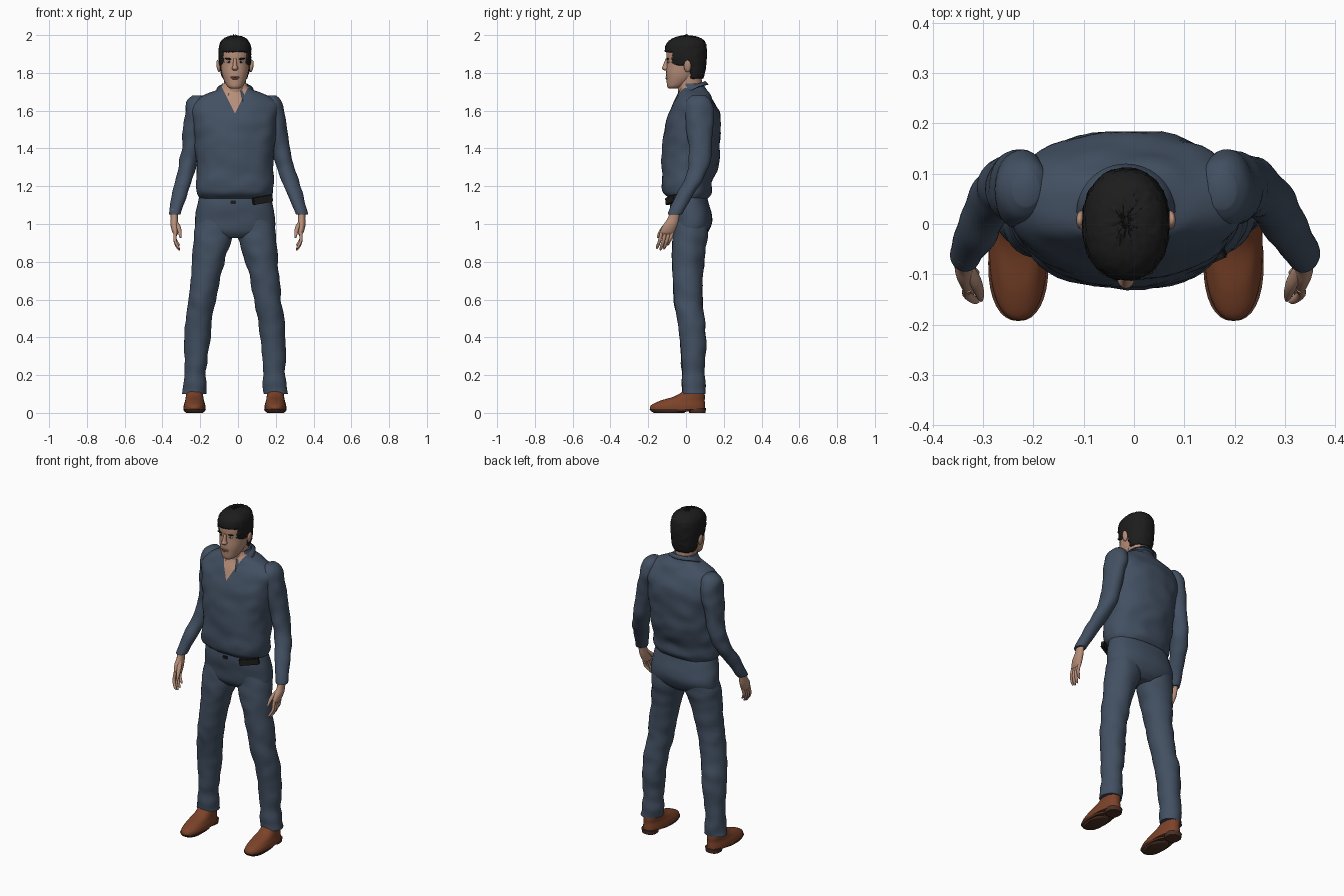
import bpy, bmesh, math, random
from mathutils import Vector, noise

random.seed(3)
if "Cube" in bpy.data.objects:
    bpy.data.objects.remove(bpy.data.objects["Cube"])


def material(name, rgb):
    m = bpy.data.materials.new(name)
    m.use_nodes = True
    m.diffuse_color = (*rgb, 1)
    bsdf = m.node_tree.nodes["Principled BSDF"]
    bsdf.inputs["Base Color"].default_value = (*rgb, 1)
    bsdf.inputs["Roughness"].default_value = 0.8
    return m


CLOTH = material("navy cloth", (0.055, 0.08, 0.122))
SKIN = material("skin", (0.47, 0.27, 0.19))
HAIR = material("black hair", (0.012, 0.012, 0.012))
LEATHER = material("brown leather", (0.2, 0.055, 0.022))
SOLE = material("dark sole", (0.075, 0.03, 0.018))
LIP = material("lips", (0.33, 0.14, 0.11))
WHITE = material("eye white", (0.5, 0.45, 0.42))
MID = -0.016  # the figure stands a little off centre


def finish(bm, name, mats, angle=50):
    bmesh.ops.recalc_face_normals(bm, faces=bm.faces)
    mesh = bpy.data.meshes.new(name)
    bm.to_mesh(mesh)
    bm.free()
    for m in mats:
        mesh.materials.append(m)
    ob = bpy.data.objects.new(name, mesh)
    bpy.context.collection.objects.link(ob)
    bpy.ops.object.select_all(action="DESELECT")
    ob.select_set(True)
    bpy.context.view_layer.objects.active = ob
    bpy.ops.object.shade_smooth_by_angle(angle=math.radians(angle))
    return ob


def smooth_rings(rings, steps):
    """Catmull-Rom interpolation through the given cross-sections."""
    out = []
    last = len(rings) - 1
    for i in range(last):
        a, b, c, d = (rings[min(max(i + k, 0), last)] for k in (-1, 0, 1, 2))
        for s in range(steps):
            t = s / steps
            out.append([q + t * (r - p) / 2
                        + t * t * (2 * p - 5 * q + 4 * r - w) / 2
                        + t ** 3 * (3 * q - p - 3 * r + w) / 2
                        for p, q, r, w in zip(a, b, c, d)])
    return out + [rings[-1]]


def loft(rings, n=32, steps=5, power=2.0, folds=0.0):
    """Skin level oval sections, each x, y, z, half width, half depth."""
    bm = bmesh.new()
    rows = []
    for x, y, z, rx, ry in smooth_rings(rings, steps):
        row = []
        for i in range(n):
            a = math.tau * i / n
            c, s = math.cos(a), math.sin(a)
            px = math.copysign(abs(c) ** (2 / power), c)
            py = math.copysign(abs(s) ** (2 / power), s)
            p = Vector((x + px * rx, y + py * ry, z))
            f = folds * noise.noise(Vector((p.x * 13, p.y * 13, p.z * 16)))
            row.append(bm.verts.new(p + Vector((c, s, 0)) * f))
        rows.append(row)
    for lo, hi in zip(rows, rows[1:]):
        for i in range(n):
            j = (i + 1) % n
            bm.faces.new((lo[i], lo[j], hi[j], hi[i]))
    bm.faces.new(rows[0][::-1])
    bm.faces.new(rows[-1])
    return bm


def ball(name, loc, size, mat, turn=0):
    bm = bmesh.new()
    bmesh.ops.create_uvsphere(bm, u_segments=20, v_segments=12, radius=1)
    bmesh.ops.scale(bm, vec=size, verts=bm.verts)
    ob = finish(bm, name, [mat])
    ob.location = loc
    ob.rotation_euler.y = turn


def box(name, loc, size, mat, turn):
    bm = bmesh.new()
    bmesh.ops.create_cube(bm, size=1)
    bmesh.ops.scale(bm, vec=size, verts=bm.verts)
    bmesh.ops.bevel(bm, geom=bm.edges, offset=0.003, segments=2, affect="EDGES")
    ob = finish(bm, name, [mat])
    ob.location, ob.rotation_euler = loc, turn


# Shirt body, with an open neck cut into the front
bm = loft([(MID, .015, 1.135, .188, .1), (MID, .006, 1.165, .203, .125),
           (MID, .005, 1.22, .205, .132), (MID, .02, 1.3, .203, .147),
           (MID, .028, 1.4, .208, .153), (MID, .035, 1.5, .22, .148),
           (MID, .042, 1.58, .23, .136), (MID, .043, 1.64, .222, .108),
           (MID, .04, 1.69, .15, .083), (MID, .035, 1.715, .085, .07),
           (MID, .03, 1.745, .064, .06)], n=48, power=2.3, folds=.009)
for s in (-1, 1):
    front = [f for f in bm.faces
             if f.calc_center_median().y < 0 and f.calc_center_median().z > 1.55]
    geom = front + list({e for f in front for e in f.edges}) + list({v for f in front for v in f.verts})
    bmesh.ops.bisect_plane(bm, geom=geom, dist=1e-5, plane_co=(MID, 0, 1.585),
                           plane_no=(1, 0, -.5 * s))
for f in bm.faces:
    c = f.calc_center_median()
    if c.y < 0 and abs(c.x - MID) < .5 * (c.z - 1.585):
        f.material_index = 1
finish(bm, "shirt_body", [CLOTH, SKIN])

# Turned-down collar
bm = bmesh.new()
rows = []
for i in range(41):
    a = math.radians(24 + 312 * i / 40)
    u = (1 + math.cos(a)) / 2
    row = []
    for r, z in ((.066, 1.735 - .05 * u), (.072, 1.757 - .055 * u),
                 (.09 + .016 * u, 1.74 - .11 * u * u)):
        row.append(bm.verts.new((MID + r * math.sin(a), .03 - r * math.cos(a), z)))
    rows.append(row)
for p, q in zip(rows, rows[1:]):
    for k in range(2):
        bm.faces.new((p[k], q[k], q[k + 1], p[k + 1]))
collar = finish(bm, "collar", [CLOTH])
collar.modifiers.new("thickness", "SOLIDIFY").thickness = .006

# Hips of the trousers
finish(loft([(MID, .012, 1.17, .185, .09), (MID, .02, 1.1, .2, .104),
             (MID, .033, 1.02, .213, .107), (MID, .027, .96, .2, .092),
             (MID, .022, .925, .11, .06)], n=40, power=2.3, folds=.004),
       "trouser_hips", [CLOTH])

LEG = [(.1, .03, 1.05, .095, .088), (.112, .025, .95, .106, .092),
       (.125, .015, .88, .097, .088), (.145, .01, .78, .082, .082),
       (.165, .01, .65, .075, .076), (.18, .015, .56, .07, .075),
       (.195, .03, .46, .07, .07), (.203, .038, .36, .066, .068),
       (.208, .038, .24, .058, .061), (.212, .04, .15, .06, .061),
       (.215, .04, .1, .063, .063)]
ARM = [(.195, .07, 1.68, .025, .035), (.2, .07, 1.65, .052, .066),
       (.206, .07, 1.58, .057, .078), (.222, .072, 1.5, .053, .07),
       (.238, .075, 1.4, .049, .06), (.256, .07, 1.32, .046, .056),
       (.28, .045, 1.24, .045, .05), (.308, -.01, 1.15, .04, .046),
       (.335, -.055, 1.06, .033, .038), (.337, -.058, 1.05, .026, .03)]
SHOE = [(.214, -.045, .018, .058, .147), (.214, -.042, .04, .057, .143),
        (.214, -.018, .065, .05, .117), (.214, .02, .088, .046, .08),
        (.214, .044, .12, .044, .052)]
PALM = [(.337, -.055, 1.08, .021, .026), (.337, -.067, 1.03, .019, .03),
        (.336, -.083, .995, .021, .038), (.332, -.098, .96, .017, .038),
        (.329, -.102, .945, .011, .032)]

for s, side in ((-1, "right"), (1, "left")):
    def sided(rings, mid=MID):
        return [(s * r[0] + mid, *r[1:]) for r in rings]

    finish(loft(sided(LEG), folds=.008), side + "_trouser_leg", [CLOTH])
    # Sleeves lean back to the centre line as they come down
    sleeve = [(s * r[0] - .033 * (r[2] - 1.05), *r[1:]) for r in ARM]
    finish(loft(sleeve, folds=.007), side + "_sleeve", [CLOTH])

    # Shoe, sole and heel
    finish(loft(sided(SHOE), power=2.3), side + "_shoe", [LEATHER])
    x = s * .214 + MID
    finish(loft([(x, -.075, .008, .055, .11), (x, -.078, .02, .06, .115)], power=2.3),
           side + "_sole", [SOLE])
    finish(loft([(x, .06, 0, .042, .043), (x, .06, .025, .046, .046)], power=2.5),
           side + "_heel", [SOLE])
    finish(loft([(x, -.09, 0, .045, .08), (x, -.09, .01, .053, .095)], power=2.3),
           side + "_tread", [SOLE])

    # Hand with four curled fingers and a thumb
    finish(loft(sided(PALM, 0), n=20), side + "_palm", [SKIN])
    for k in range(4):
        y = -.127 + .019 * k
        tip = (.868, .86, .866, .885)[k]
        mid_z = (tip + .96) / 2
        finger = [(.331, y, .965, .009, .01), (.333, y - .012, mid_z, .0085, .009),
                  (.318, y - .024, tip + .012, .0075, .008),
                  (.31, y - .027, tip, .003, .003)]
        finish(loft(sided(finger, 0), n=12), f"{side}_finger_{k + 1}", [SKIN])
    thumb = [(.33, -.085, 1.015, .01, .012), (.315, -.115, .985, .012, .014),
             (.307, -.138, .95, .009, .011), (.304, -.15, .925, .004, .005)]
    finish(loft(sided(thumb, 0), n=12), side + "_thumb", [SKIN])

    # Ear, eye and brow
    ball(side + "_ear", (MID + s * .088, .008, 1.836), (.01, .019, .032), SKIN, s * .15)
    ball(side + "_eye", (MID + s * .031, -.0915, 1.858), (.014, .006, .006), WHITE)
    ball(side + "_iris", (MID + s * .031, -.0955, 1.858), (.006, .003, .0055), HAIR)
    ball(side + "_brow", (MID + s * .033, -.096, 1.874), (.021, .006, .0045), HAIR, -s * .1)

# Neck and head
finish(loft([(MID, .03, 1.62, .062, .066), (MID, .025, 1.69, .058, .065),
             (MID, .018, 1.75, .058, .066), (MID, .018, 1.8, .06, .065)]),
       "neck", [SKIN])
finish(loft([(MID, -.07, 1.718, .024, .022), (MID, -.055, 1.73, .042, .045),
             (MID, -.032, 1.765, .06, .071), (MID, -.02, 1.8, .07, .085),
             (MID, -.004, 1.85, .077, .098), (MID, 0, 1.9, .08, .104),
             (MID, 0, 1.95, .073, .096), (MID, 0, 1.98, .05, .065),
             (MID, 0, 1.99, .015, .02)], power=2.15), "head", [SKIN])
finish(loft([(MID, -.106, 1.812, .01, .006), (MID, -.109, 1.823, .017, .019),
             (MID, -.106, 1.84, .011, .016), (MID, -.1, 1.875, .008, .008)], n=16),
       "nose", [SKIN])
ball("upper_lip", (MID, -.102, 1.778, ), (.024, .007, .004), LIP)
ball("lower_lip", (MID, -.1, 1.77), (.02, .008, .005), LIP)

# Short hair, trimmed to the hairline and roughened
bm = loft([(MID, .035, 1.755, .058, .05), (MID, .022, 1.8, .075, .078),
           (MID, .006, 1.85, .083, .101), (MID, 0, 1.9, .087, .111),
           (MID, 0, 1.95, .082, .106), (MID, .005, 1.98, .062, .08),
           (MID, .005, 1.994, .03, .04), (MID, .005, 1.997, .005, .006)],
          n=64, power=2.2)


def hairline(y):
    if y < -.075:
        return 1.912
    return 1.84 if y < .025 else 1.772


trim = [f for f in bm.faces
        if f.calc_center_median().z < hairline(f.calc_center_median().y)]
bmesh.ops.delete(bm, geom=trim, context="FACES")
for v in bm.verts:
    v.co += Vector([random.uniform(-.002, .002) for _ in range(3)])
hair = finish(bm, "hair", [HAIR])
shell = hair.modifiers.new("thickness", "SOLIDIFY")
shell.thickness, shell.offset = .012, -1

# Belt pouch and buckle
box("belt_pouch", (.13, -.078, 1.128), (.112, .022, .038), HAIR, (0, -.16, .42))
box("belt_buckle", (-.026, -.086, 1.115), (.03, .012, .018), HAIR, (0, 0, 0))
